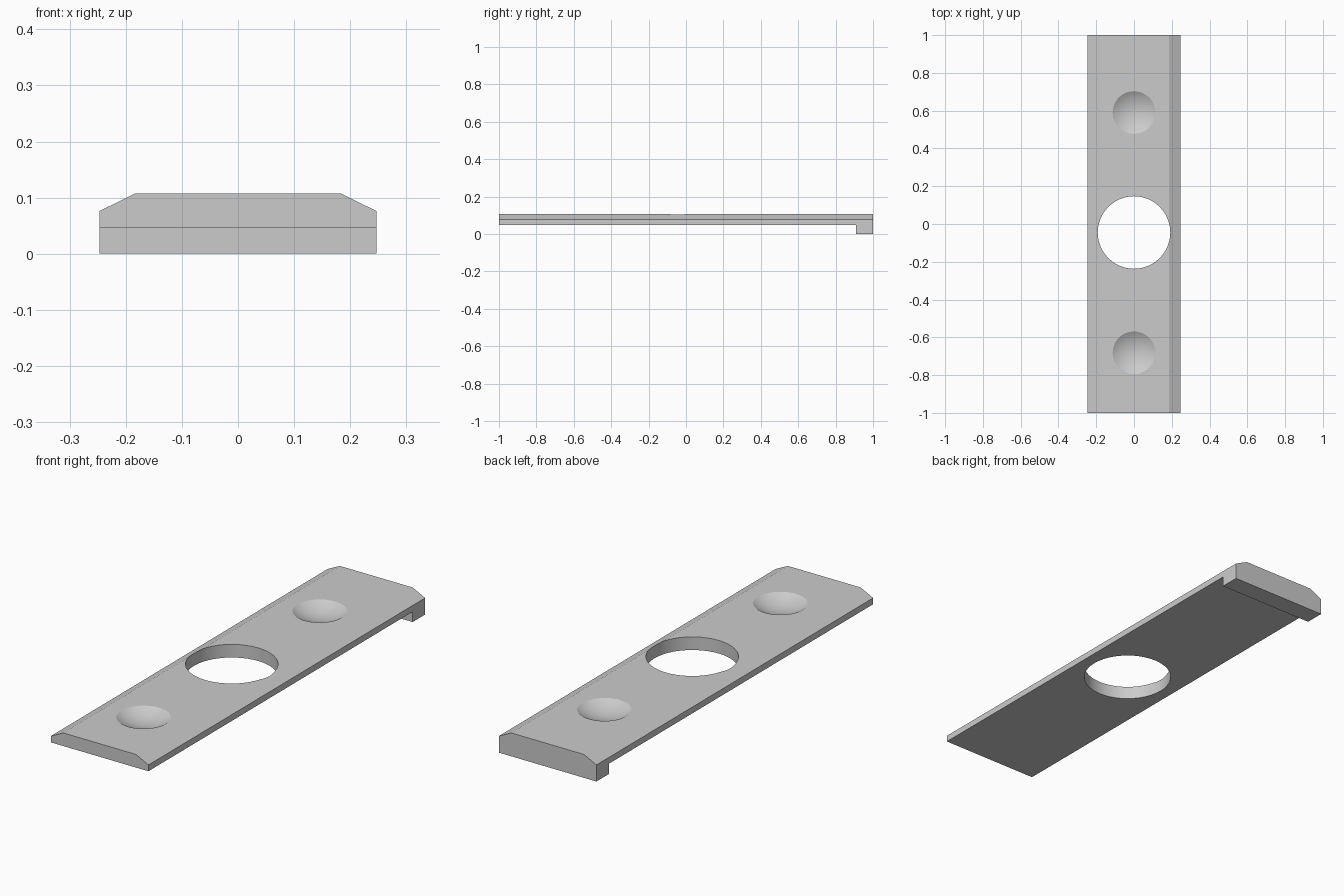
import bpy, bmesh, math
from mathutils import Matrix

if "Cube" in bpy.data.objects:
    bpy.data.objects.remove(bpy.data.objects["Cube"])

HALF_W, TOP, UNDER = 0.247, 0.107, 0.047


def finish(name, bm):
    bmesh.ops.recalc_face_normals(bm, faces=bm.faces)
    mesh = bpy.data.meshes.new(name)
    bm.to_mesh(mesh)
    bm.free()
    obj = bpy.data.objects.new(name, mesh)
    bpy.context.collection.objects.link(obj)
    return obj


def extrude(name, points, vec):
    bm = bmesh.new()
    face = bm.faces.new([bm.verts.new(p) for p in points])
    out = bmesh.ops.extrude_face_region(bm, geom=[face], use_keep_orig=True)
    verts = [g for g in out["geom"] if isinstance(g, bmesh.types.BMVert)]
    bmesh.ops.translate(bm, verts=verts, vec=vec)
    return finish(name, bm)


def cut(target, cutter, op="DIFFERENCE"):
    mod = target.modifiers.new(cutter.name, "BOOLEAN")
    mod.operation, mod.object, mod.solver = op, cutter, "EXACT"
    cutter.hide_render = True
    bpy.context.view_layer.objects.active = target
    bpy.ops.object.modifier_apply(modifier=mod.name)
    bpy.data.objects.remove(cutter)


# Side profile (y, z): thin strip with a hooked lip at the back end
side = [(-1, UNDER), (0.91, UNDER), (0.91, 0), (1, 0), (1, TOP), (-1, TOP)]
plate = extrude("plate", [(-HALF_W, y, z) for y, z in side], (2 * HALF_W, 0, 0))

# Sloped bevels along both long top edges
for s in (-1, 1):
    wedge = [(0.184, TOP), (0.184 + 0.126, 0.045), (0.4, 0.2), (0.184, 0.2)]
    cut(plate, extrude("bevel_cutter", [(s * x, -1.1, z) for x, z in wedge], (0, 2.2, 0)))

# Large round through hole
bm = bmesh.new()
bmesh.ops.create_cone(bm, cap_ends=True, segments=48, radius1=0.192, radius2=0.192,
                      depth=0.4, matrix=Matrix.Translation((0, -0.045, 0.08)))
cut(plate, finish("hole_cutter", bm))

# Two shallow spherical dimples
r, depth = 0.113, 0.032
ball = (r * r + depth * depth) / (2 * depth)
for y in (0.59, -0.682):
    bm = bmesh.new()
    bmesh.ops.create_uvsphere(bm, u_segments=48, v_segments=64, radius=ball,
                              matrix=Matrix.Translation((0, y, TOP - depth + ball)))
    cut(plate, finish("dimple_cutter", bm))

# Smooth the dimples, keep every edge crisp
plate.select_set(True)
bpy.context.view_layer.objects.active = plate
bpy.ops.object.shade_smooth_by_angle(angle=math.radians(15))
